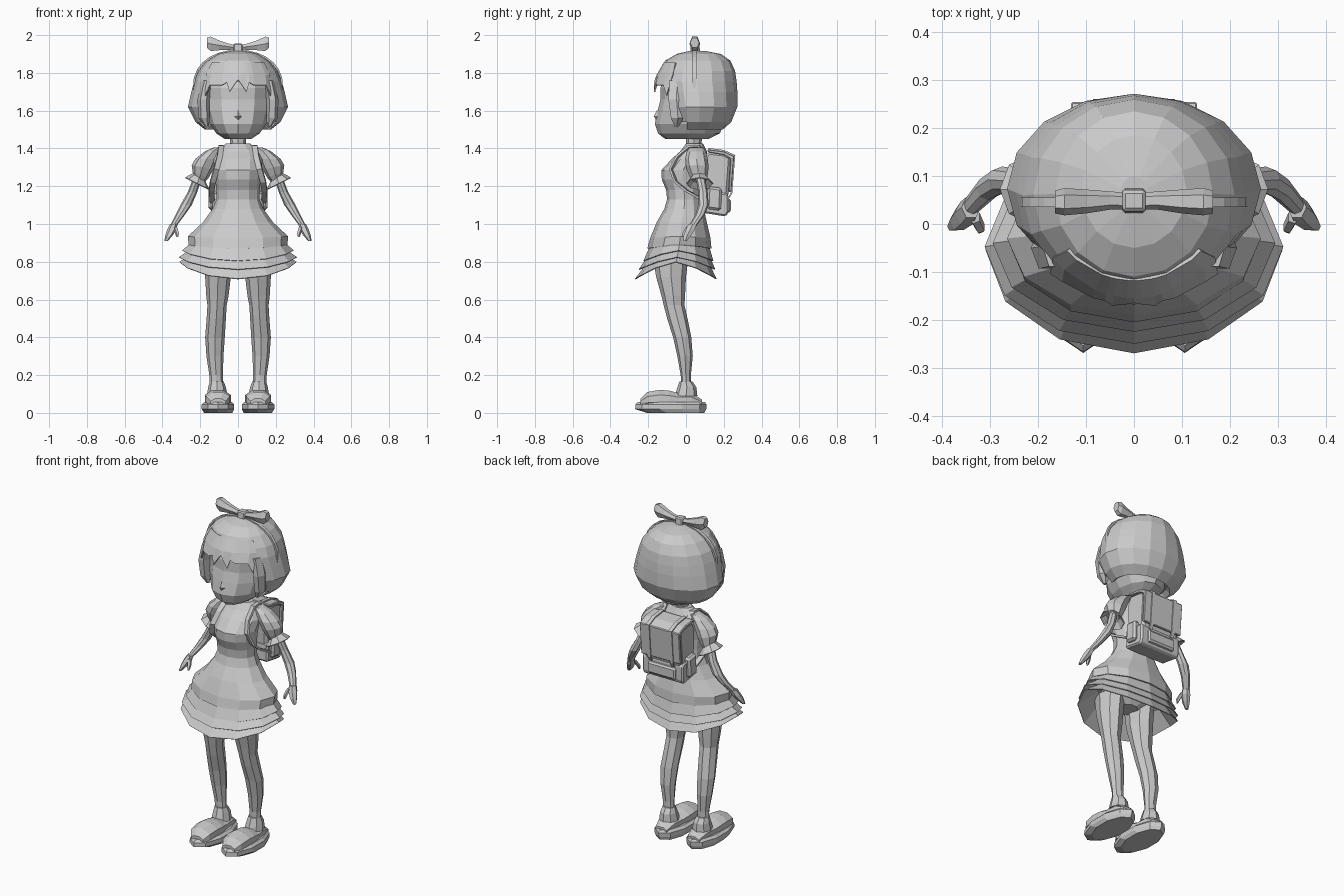
import bpy, bmesh, math
from mathutils import Vector

grey = bpy.data.materials.new("plain_grey")
grey.diffuse_color = (0.6, 0.6, 0.6, 1)


def finish(name, bm, mirror=False, thick=0):
    bmesh.ops.recalc_face_normals(bm, faces=bm.faces)
    me = bpy.data.meshes.new(name)
    bm.to_mesh(me)
    bm.free()
    me.materials.append(grey)
    ob = bpy.data.objects.new(name, me)
    bpy.context.collection.objects.link(ob)
    if mirror:
        ob.modifiers.new("mirror", 'MIRROR').use_mirror_merge = False
    if thick:
        ob.modifiers.new("thickness", 'SOLIDIFY').thickness = thick
    return ob


def loft(name, rings, n=12, axis='z', mirror=False, caps=True, thick=0, phase=0, cut=None):
    """Rings are (position on axis, u0, u1, v0, v1, [dip at v ends, tilt along u])."""
    bm = bmesh.new()
    loops = []
    grow = 1 / math.cos(math.pi / n) if phase else 1
    for r in rings:
        t, u0, u1, v0, v1, dip, tilt = (tuple(r) + (0, 0))[:7]
        loop = []
        for i in range(n):
            a = 2 * math.pi * (i + phase) / n
            c, s = math.cos(a) * grow, math.sin(a) * grow
            u = (u0 + u1) / 2 + (u1 - u0) / 2 * c
            v = (v0 + v1) / 2 + (v1 - v0) / 2 * s
            w = t - dip * abs(s) ** 1.5 + tilt * c
            loop.append(bm.verts.new({'z': (u, v, w), 'y': (u, w, v), 'x': (w, u, v)}[axis]))
        loops.append(loop)
    for a, b in zip(loops, loops[1:]):
        for i in range(n):
            j = (i + 1) % n
            bm.faces.new((a[i], a[j], b[j], b[i]))
    if caps:
        bm.faces.new(loops[0])
        bm.faces.new(loops[-1])
    if cut:
        gone = [f for f in bm.faces if cut(f.calc_center_median())]
        bmesh.ops.delete(bm, geom=gone, context='FACES')
    return finish(name, bm, mirror, thick)


def box(name, pts, x, bevel=0.012, mirror=False, x0=None):
    """Side outline (y, z) extruded across x."""
    bm = bmesh.new()
    lo = -x if x0 is None else x0
    f = bm.faces.new([bm.verts.new((lo, y, z)) for y, z in pts])
    ext = bmesh.ops.extrude_face_region(bm, geom=[f])
    for v in ext['geom']:
        if isinstance(v, bmesh.types.BMVert):
            v.co.x = x
    # close the start side again
    if not any(all(abs(v.co.x - lo) < 1e-6 for v in g.verts) for g in bm.faces):
        bm.faces.new([v for v in bm.verts if abs(v.co.x - lo) < 1e-6])
    ob = finish(name, bm, mirror)
    if bevel:
        m = ob.modifiers.new("bevel", 'BEVEL')
        m.width, m.segments = bevel, 1
    return ob


def band(name, pts, wide, thick, across, mirror=False):
    """Flat strap: points swept with a width along the across direction."""
    bm = bmesh.new()
    d = Vector(across).normalized() * wide / 2
    rows = [(bm.verts.new(Vector(p) - d), bm.verts.new(Vector(p) + d)) for p in pts]
    for a, b in zip(rows, rows[1:]):
        bm.faces.new((a[0], a[1], b[1], b[0]))
    return finish(name, bm, mirror, thick)


# Head, nose and neck
loft("head", [(1.45, -.07, .07, -.11, .12), (1.48, -.115, .115, -.148, .18), (1.53, -.15, .15, -.165, .2),
              (1.6, -.17, .17, -.15, .21), (1.66, -.175, .175, -.135, .21), (1.72, -.18, .18, -.135, .22),
              (1.8, -.17, .17, -.11, .22)])
loft("nose", [(1.55, -.006, .006, -.16, -.14), (1.57, -.022, .022, -.17, -.13),
              (1.6, -.005, .005, -.155, -.13)], 4)
loft("neck", [(1.38, -.055, .055, .0, .09), (1.42, -.042, .042, .0, .08), (1.48, -.045, .045, .0, .09)], 8)

# Bobbed hair, open in front of the face
loft("hair", [(1.525, -.15, .15, -.06, .18), (1.50, -.175, .175, -.08, .195), (1.54, -.225, .225, -.1, .24),
              (1.62, -.265, .265, -.125, .272), (1.7, -.247, .247, -.14, .272), (1.755, -.232, .232, -.15, .268),
              (1.81, -.21, .21, -.137, .26), (1.865, -.165, .165, -.11, .235), (1.9, -.11, .11, -.05, .185),
              (1.917, -.03, .03, .02, .1)],
     16, thick=.008, caps=True,
     cut=lambda c: (c.y < 0.02 and abs(c.x) < .165 and c.z < 1.75) or c.z < 1.51 and abs(c.x) < .01)

# Pointed fringe, rooted on the hair
bm = bmesh.new()
fringe = [(-.175, 1.68), (-.15, 1.735), (-.085, 1.735), (-.06, 1.75), (-.045, 1.70), (-.015, 1.745), (0, 1.765),
          (.015, 1.745), (.045, 1.70), (.06, 1.75), (.085, 1.735), (.15, 1.735), (.175, 1.68)]
rows = []
for x, z in fringe:
    k, q = math.sqrt(1 - (.8 * x / .185) ** 2), math.sqrt(1 - (x / .24) ** 2)
    rows.append([bm.verts.new((x * .8, .06 - .178 * k, 1.855)),
                 bm.verts.new((x * .97, .057 - .212 * k ** .3 * q, 1.79)),
                 bm.verts.new((x, .055 - .22 * q - (1.765 - z) * .15 * q, z))])
for a, b in zip(rows, rows[1:]):
    for k in (0, 1):
        bm.faces.new((a[k], a[k + 1], b[k + 1], b[k]))
finish("fringe", bm, thick=.008)

# Side locks framing the face
loft("side_lock", [(1.515, .155, .175, -.06, -.04), (1.56, .15, .21, -.085, .0), (1.66, .15, .215, -.1, .0),
                   (1.76, .14, .19, -.095, .0)], 6, mirror=True)

# Headband and bow
arc = [(.238, .045, 1.70)]
arc += [(.24 * math.cos(a), .045, 1.71 + .213 * math.sin(a) ** .8)
        for a in [math.pi * i / 14 for i in range(1, 14)]]
arc += [(-.238, .045, 1.70)]
band("headband", arc, .02, .01, (0, 1, 0))
loft("bow_wing", [(.01, .03, .065, 1.918, 1.948), (.05, .03, .068, 1.92, 1.958), (.1, .022, .072, 1.916, 1.976),
                  (.145, .018, .075, 1.91, 1.998), (.165, .022, .07, 1.93, 1.99)], 6, 'x', True)
box("bow_knot", [(.022, 1.91), (.075, 1.91), (.07, 1.955), (.027, 1.955)], .024, .006)

# Dress bodice and overskirt
loft("dress", [(1.425, -.065, .065, .0, .09), (1.385, -.115, .115, -.03, .11), (1.345, -.13, .13, -.075, .11),
               (1.285, -.125, .125, -.13, .1), (1.235, -.12, .12, -.128, .09), (1.18, -.115, .115, -.105, .085),
               (1.13, -.115, .115, -.1, .085), (1.08, -.135, .135, -.115, .095), (1.01, -.185, .185, -.155, .11),
               (.935, -.265, .265, -.19, .13, .01), (.89, -.262, .262, -.205, .135, .02),
               (.88, -.2, .2, -.16, .1, .01)])
# Three flared ruffle layers
for i, (z, x, y0, y1, dip) in enumerate([(.86, .295, -.225, .145, .055), (.825, .312, -.25, .155, .065),
                                         (.8, .31, -.27, .162, .09)]):
    loft("skirt_ruffle_%d" % (i + 1),
         [(.91 - i * .025, -.24 + i * .015, .24 - i * .015, -.18 + i * .012, .115 - i * .012),
          (z, -x, x, y0, y1, dip)], 12, caps=False, thick=.005)
loft("hips", [(.9, -.17, .17, -.16, .06), (.83, -.16, .16, -.16, .03), (.79, -.06, .06, -.12, .0)], 10)

# Puffed sleeves with flared cuffs
loft("sleeve", [(1.405, .075, .13, .02, .09), (1.385, .09, .175, .005, .105), (1.345, .105, .225, -.005, .115),
                (1.3, .13, .245, .0, .12, 0, .012), (1.26, .155, .24, .015, .115, 0, .015),
                (1.235, .18, .235, .03, .11, 0, .02)], 8, mirror=True)
loft("sleeve_cuff", [(1.25, .175, .235, .03, .11, 0, .02), (1.215, .15, .28, .0, .145, .0, .032)],
     8, mirror=True, caps=False, thick=.006)

# Arms and hands
loft("arm", [(1.25, .19, .235, .05, .1), (1.17, .215, .265, .065, .115), (1.1, .245, .305, .065, .12),
             (1.05, .28, .33, .05, .1), (.99, .325, .36, .015, .055)], 8, mirror=True)
loft("hand", [(1.0, .32, .36, .01, .06), (.97, .325, .375, -.005, .05), (.94, .345, .385, -.015, .03),
              (.91, .372, .39, -.015, .005)], 6, mirror=True)
loft("thumb", [(.985, .32, .345, .0, .03), (.95, .31, .333, -.02, .005), (.93, .316, .326, -.02, -.008)],
     5, mirror=True)

# Legs with a bent knee
loft("leg", [(.84, .035, .177, -.178, .015), (.72, .038, .174, -.158, .0), (.62, .05, .168, -.13, -.005),
             (.57, .06, .162, -.118, -.008), (.5, .064, .166, -.1, .008), (.4, .07, .174, -.068, .028),
             (.3, .077, .167, -.046, .036), (.2, .08, .152, -.028, .026), (.13, .08, .15, -.025, .025),
             (.06, .08, .15, -.03, .04)], 8, mirror=True)

# Shoes: sole, upper and ankle collar
loft("shoe_sole", [(0, .03, .18, -.2, .09), (.02, .02, .192, -.26, .098), (.045, .02, .192, -.258, .1),
                   (.058, .035, .178, -.245, .09)], 10, mirror=True, phase=.5)
loft("shoe_upper", [(-.24, .065, .145, .03, .075), (-.205, .045, .168, .03, .11), (-.14, .038, .176, .03, .122),
                    (-.09, .038, .175, .03, .118), (-.04, .048, .167, .03, .105), (.03, .055, .16, .03, .105),
                    (.085, .07, .145, .03, .07)], 8, 'y', True, phase=.5)
loft("shoe_collar", [(.09, .055, .165, -.06, .06), (.135, .064, .158, -.045, .055), (.165, .075, .15, -.035, .035)],
     8, mirror=True)

# Backpack: body, flap, pockets and straps
box("backpack_body", [(.095, 1.08), (.2, 1.07), (.225, 1.16), (.24, 1.355), (.2, 1.375), (.115, 1.385), (.085, 1.33)],
    .125, .015)
box("backpack_flap", [(.225, 1.17), (.24, 1.17), (.255, 1.36), (.2, 1.385), (.115, 1.395), (.115, 1.38),
                      (.2, 1.365), (.235, 1.345)], .132, .004)
box("backpack_base", [(.085, 1.06), (.21, 1.04), (.225, 1.06), (.225, 1.155), (.21, 1.165), (.09, 1.17)], .135)
box("backpack_pocket", [(.21, 1.055), (.238, 1.065), (.238, 1.13), (.21, 1.14)], .09, .008)
box("backpack_side_pocket", [(.11, 1.08), (.185, 1.07), (.19, 1.19), (.115, 1.2)], .155, .012, True, .115)
band("flap_strap", [(.075, .12, 1.402), (.075, .2, 1.392), (.075, .261, 1.365), (.075, .245, 1.165),
                    (.075, .232, 1.14)], .022, .008, (1, 0, 0), True)
band("shoulder_strap", [(.09, .12, 1.36), (.088, .07, 1.418), (.088, .015, 1.415), (.095, -.05, 1.36),
                        (.112, -.085, 1.29), (.132, -.06, 1.22), (.14, .0, 1.17), (.135, .11, 1.11)],
     .03, .012, (1, -.4, .1), True)
